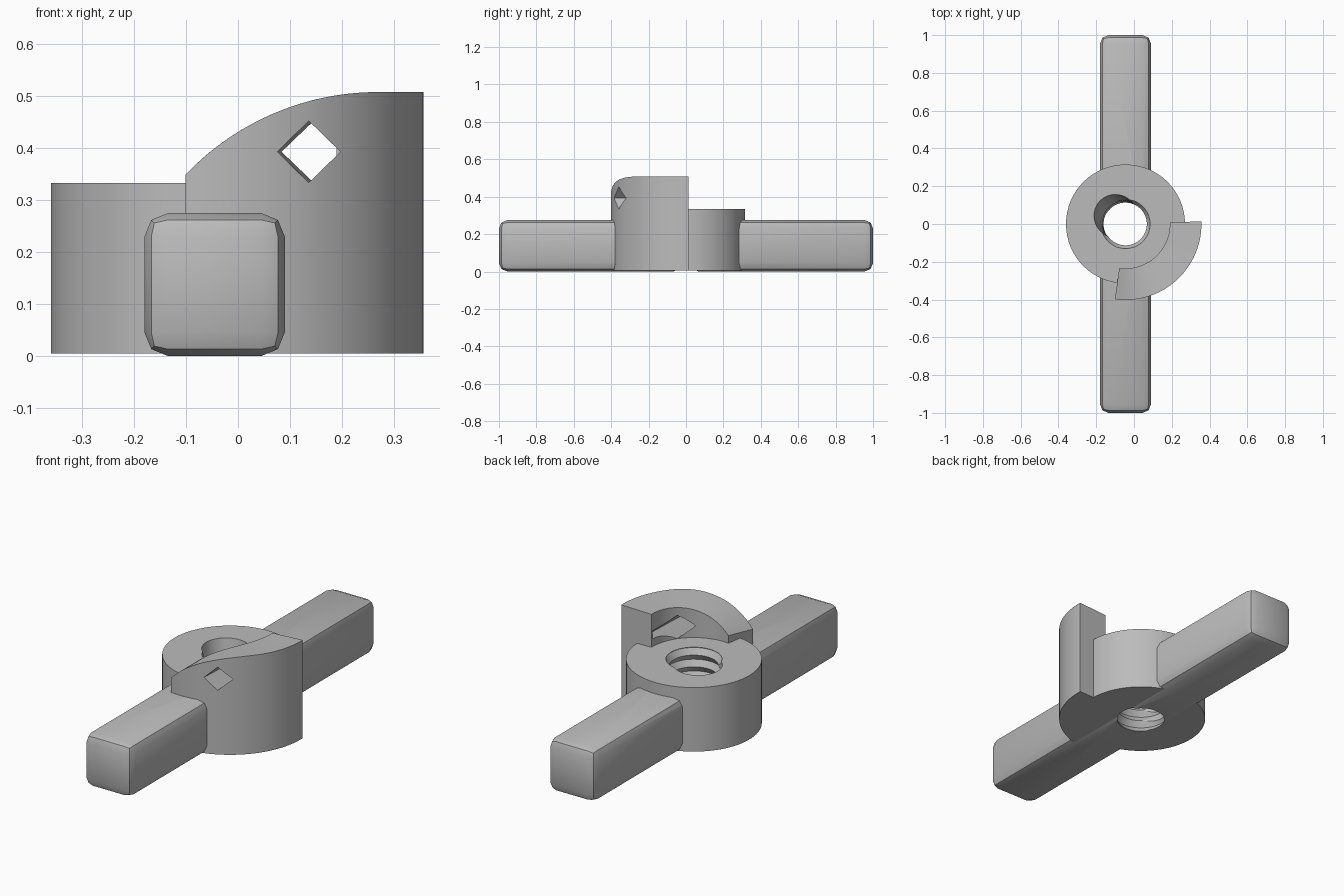
import bpy, bmesh, math
from mathutils import Vector, Matrix

cube = bpy.data.objects.get("Cube")
if cube:
    bpy.data.objects.remove(cube, do_unlink=True)

CX = -0.045            # hub axis
BASE, HUB_TOP = 0.005, 0.333
HOLE_R, THREAD_R = 0.113, 0.132

grey = bpy.data.materials.new("plain grey")
grey.use_nodes = True
grey.diffuse_color = (0.5, 0.5, 0.5, 1)
grey.node_tree.nodes["Principled BSDF"].inputs["Base Color"].default_value = (0.5, 0.5, 0.5, 1)


def finish(name, bm):
    """Turn a bmesh into a scene object."""
    bmesh.ops.recalc_face_normals(bm, faces=bm.faces)
    mesh = bpy.data.meshes.new(name)
    bm.to_mesh(mesh)
    bm.free()
    mesh.materials.append(grey)
    obj = bpy.data.objects.new(name, mesh)
    bpy.context.collection.objects.link(obj)
    return obj


def cylinder(name, radius, bottom, top, sides=96):
    """Cylinder between two points."""
    bottom, top = Vector(bottom), Vector(top)
    axis = top - bottom
    bm = bmesh.new()
    turn = axis.to_track_quat('Z', 'Y').to_matrix().to_4x4()
    bmesh.ops.create_cone(bm, cap_ends=True, segments=sides, radius1=radius, radius2=radius,
                          depth=axis.length, matrix=Matrix.Translation((bottom + top) / 2) @ turn)
    return finish(name, bm)


def cut(obj, cutters):
    """Subtract each cutter and bake the result."""
    for c in cutters:
        c.hide_render = True
        mod = obj.modifiers.new("cut", 'BOOLEAN')
        mod.operation, mod.solver, mod.object = 'DIFFERENCE', 'EXACT', c
    graph = bpy.context.evaluated_depsgraph_get()
    baked = bpy.data.meshes.new_from_object(obj.evaluated_get(graph))
    obj.modifiers.clear()
    obj.data = baked


def smooth(obj, angle):
    bpy.ops.object.select_all(action='DESELECT')
    obj.select_set(True)
    bpy.context.view_layer.objects.active = obj
    bpy.ops.object.shade_smooth_by_angle(angle=math.radians(angle))


# Threaded bore cutter: zigzag profile turned about the hub axis
bm = bmesh.new()
steps, pitch = 14, 0.03
profile = [(HOLE_R if i % 2 else THREAD_R, -0.03 + i * pitch) for i in range(steps)]
points = [(0, profile[0][1])] + profile + [(0, profile[-1][1])]
verts = [bm.verts.new((CX + r, 0, z)) for r, z in points]
edges = [bm.edges.new(pair) for pair in zip(verts, verts[1:])]
bmesh.ops.spin(bm, geom=verts + edges, cent=(CX, 0, 0), axis=(0, 0, 1),
               angle=math.tau, steps=64, use_merge=True)
bmesh.ops.remove_doubles(bm, verts=bm.verts, dist=1e-5)
bore = finish("bore_cutter", bm)

# Tilted bore cutter, leaning towards the back at the top
foot, head = Vector((CX, 0, BASE)), Vector((CX - 0.052, 0.042, HUB_TOP))
lean = (head - foot) * 0.3
tilted = cylinder("tilted_bore_cutter", HOLE_R, foot - lean, head + lean, 64)

# Hub
hub = cylinder("hub", 0.315, (CX, 0, BASE), (CX, 0, HUB_TOP))

# Bar forming both handles, chamfered all round
bm = bmesh.new()
bmesh.ops.create_cube(bm, size=1, matrix=Matrix.Translation((CX, 0, 0.1375))
                      @ Matrix.Diagonal((0.27, 2, 0.275, 1)))
bmesh.ops.bevel(bm, geom=bm.edges[:], offset=0.045, segments=2, profile=0.5, affect='EDGES')
handles = finish("handles", bm)

for part in (hub, handles):
    cut(part, (bore, tilted))


# Curved guard wall with a top that rises along a circular arc
def wall_top(x):
    run = max(0, 0.27 - x)
    return 0.508 - 0.512 + math.sqrt(0.512 ** 2 - run ** 2)


bm = bmesh.new()
count = 48
rings = []
for i in range(count + 1):
    a = math.radians(-98 + 100 * i / count)
    ring = []
    for r, is_top in ((0.235, False), (0.402, False), (0.402, True), (0.235, True)):
        x, y = CX + r * math.cos(a), r * math.sin(a)
        ring.append(bm.verts.new((x, y, wall_top(x) if is_top else BASE)))
    rings.append(ring)
for a, b in zip(rings, rings[1:]):
    for k in range(4):
        n = (k + 1) % 4
        bm.faces.new((a[k], a[n], b[n], b[k]))
bm.faces.new(rings[0])
bm.faces.new(rings[-1])
guard = finish("guard_wall", bm)

# Diamond window through the guard wall
bm = bmesh.new()
bmesh.ops.create_cube(bm, size=1, matrix=Matrix.Translation((0.141, -0.25, 0.393))
                      @ Matrix.Rotation(math.radians(-2.5), 4, 'Z')
                      @ Matrix.Rotation(math.radians(45), 4, 'Y')
                      @ Matrix.Diagonal((0.084, 0.5, 0.084, 1)))
window = finish("window_cutter", bm)
cut(guard, (window,))

for part in (hub, guard):
    smooth(part, 30)
smooth(handles, 25)

for helper in (bore, tilted, window):
    bpy.data.objects.remove(helper, do_unlink=True)
